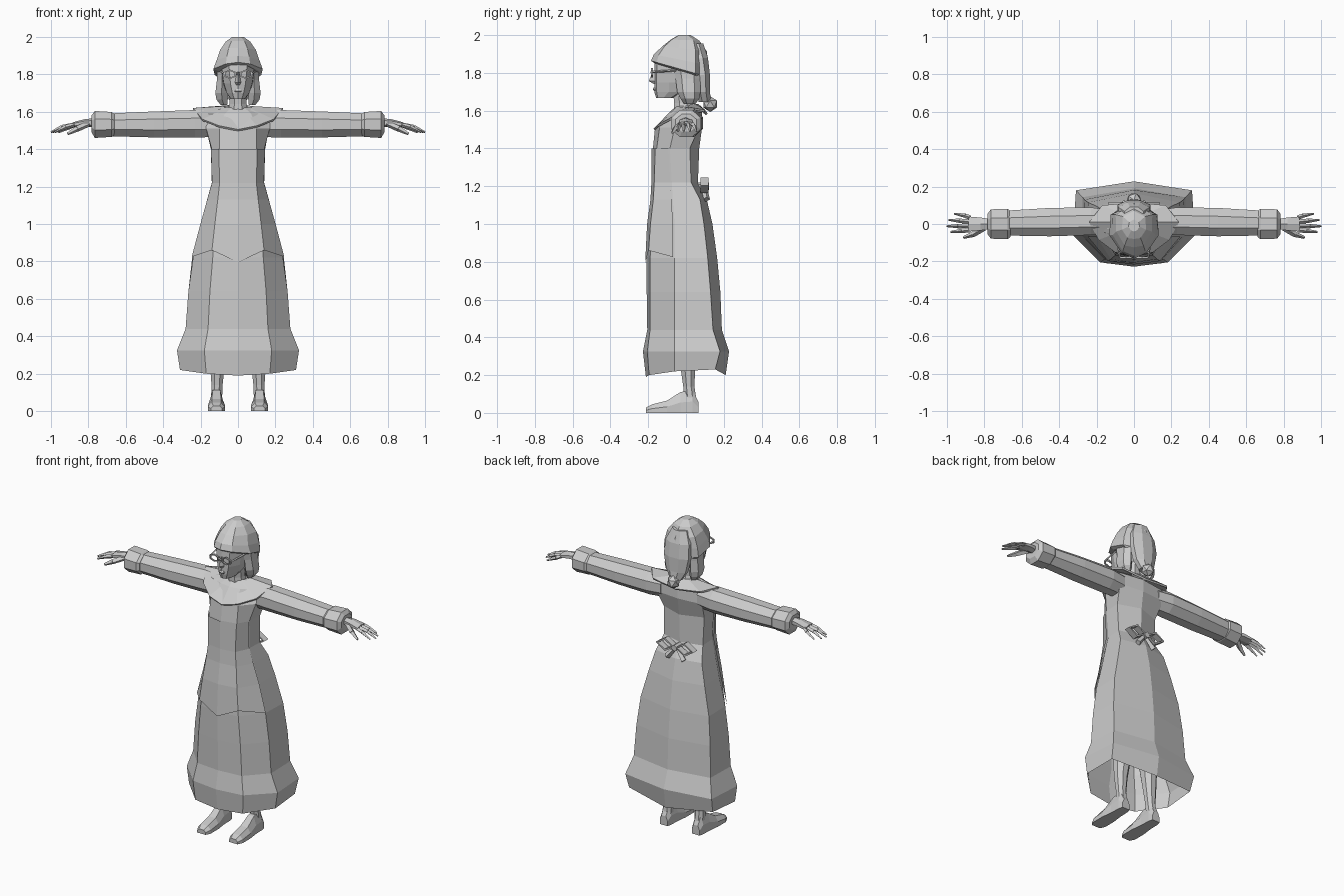
import bpy
import bmesh
import math
from mathutils import Vector

old = bpy.data.objects.get("Cube")
if old:
    bpy.data.objects.remove(old, do_unlink=True)

grey = bpy.data.materials.new("plain_grey")
grey.use_nodes = True
tone = (0.6, 0.6, 0.6, 1)
grey.diffuse_color = tone
grey.node_tree.nodes["Principled BSDF"].inputs["Base Color"].default_value = tone


def finish(name, bm, paired=False):
    """Turn a bmesh into a flat shaded object, mirrored across x when paired."""
    bmesh.ops.recalc_face_normals(bm, faces=bm.faces)
    mesh = bpy.data.meshes.new(name)
    bm.to_mesh(mesh)
    bm.free()
    mesh.materials.append(grey)
    obj = bpy.data.objects.new(name, mesh)
    bpy.context.collection.objects.link(obj)
    if paired:
        mirror = obj.modifiers.new("other_side", 'MIRROR')
        mirror.use_mirror_merge = False
    return obj


def loft(name, rings, closed=True, caps=True, loop=False, paired=False):
    """Skin a series of point rings."""
    bm = bmesh.new()
    rows = [[bm.verts.new(point) for point in ring] for ring in rings]
    pairs = list(zip(rows, rows[1:]))
    if loop:
        pairs.append((rows[-1], rows[0]))
    count = len(rows[0])
    for low, high in pairs:
        for i in range(count if closed else count - 1):
            j = (i + 1) % count
            bm.faces.new((low[i], low[j], high[j], high[i]))
    if caps and closed and not loop:
        bm.faces.new(rows[0])
        bm.faces.new(rows[-1])
    return finish(name, bm, paired)


def oval(axis, centre, across, up, sides=8):
    """Ring of points around the x axis, y axis or z axis."""
    x, y, z = centre
    points = []
    for i in range(sides):
        angle = math.tau * (i + 0.5 * (sides > 4)) / sides
        u, v = across * math.cos(angle), up * math.sin(angle)
        points.append({'x': (x, y + u, z + v), 'y': (x + u, y, z + v),
                       'z': (x + u, y + v, z)}[axis])
    return points


def tube(name, axis, stations, sides=8, paired=True):
    """Stations are x, y, z, first radius, second radius."""
    rings = [oval(axis, s[:3], s[3], s[4], sides) for s in stations]
    return loft(name, rings, paired=paired)


def bar(name, start, end, thick, paired=True, taper=1.0):
    """Thin four sided rod between two points."""
    start, end = Vector(start), Vector(end)
    turn = (end - start).to_track_quat('Z', 'Y')
    rings = [[p + turn @ Vector(c) for c in oval('z', (0, 0, 0), r, r, 4)]
             for p, r in ((start, thick), (end, thick * taper))]
    return loft(name, rings, paired=paired)


def frame(name, centre, across, up, depth, thick, sides):
    """Hollow band facing the y axis."""
    x, y, z = centre
    rings = [oval('y', (x, y + d, z), across - t, up - t, sides)
             for d, t in ((-depth, 0), (depth, 0), (depth, thick), (-depth, thick))]
    return loft(name, rings, loop=True, paired=True)


def whole(half):
    """Complete a half outline that starts and ends on the middle plane."""
    return list(half) + [(-x, y, z) for x, y, z in reversed(half[1:-1])]


def outline(row):
    """Row: z, front y, front corner, side, back corner, back y."""
    z, front, ax, ay, sx, sy, cx, cy, back = row
    return [(0, front, z), (ax, ay, z), (sx, sy, z), (cx, cy, z), (0, back, z)]


# Dress: a hollow skirt with a flared hem and a fitted bodice
dress = [
    (0.21, -.212, .17, -.195, .31, -.06, .30, .155, .21),
    (0.325, -.228, .18, -.205, .326, -.06, .31, .18, .228),
    (0.44, -.205, .16, -.19, .28, -.06, .275, .143, .19),
    (0.64, -.208, .15, -.19, .265, -.06, .265, .13, .182),
    (0.82, -.208, .135, -.19, .24, -.06, .245, .115, .165),
    (1.0, -.198, .12, -.18, .195, -.06, .20, .095, .14),
    (1.13, -.18, .105, -.165, .16, -.07, .165, .074, .11),
    (1.22, -.175, .095, -.16, .135, -.075, .14, .027, .063),
    (1.40, -.175, .10, -.155, .14, -.085, .145, .02, .07),
    (1.51, -.164, .10, -.14, .17, -.06, .165, .07, .085),
    (1.59, -.09, .07, -.08, .19, -.03, .17, .06, .085),
    (1.625, -.05, .03, -.045, .06, -.02, .06, .03, .05),
]
rings = [outline(row) for row in dress]
hem_drop = (-.02, -.01, .01, .02, -.01)
rings[0] = [(x, y, z + d) for (x, y, z), d in zip(rings[0], hem_drop)]
loft("dress", [whole(r) for r in rings], caps=False)

# Apron: a thin panel following the front of the dress
panels = []
for ring in rings[4:9]:
    half = [(x * 1.03, y - 0.008, z) for x, y, z in ring[:3]]
    if not panels:
        half = [(x, y, z + d) for (x, y, z), d in zip(half, (-.025, .04, .005))]
    panels.append([(-x, y, z) for x, y, z in reversed(half[1:])] + half)
loft("apron", panels, closed=False)

# Wide collar over the shoulders
collar_inner = [(0, -.085, 1.575), (.045, -.075, 1.59), (.07, -.04, 1.615),
                (.075, .01, 1.63), (.05, .05, 1.635), (0, .065, 1.635)]
collar_outer = [(0, -.172, 1.505), (.10, -.152, 1.525), (.19, -.085, 1.56),
                (.24, .01, 1.62), (.17, .10, 1.605), (0, .115, 1.585)]
collar = loft("collar", [whole(collar_inner), whole(collar_outer)], caps=False)
collar.modifiers.new("cloth", 'SOLIDIFY').thickness = 0.012

# Bow at the back of the waist
frame("bow_loops", (.07, .098, 1.205), .065, .042, .02, .013, 4)
tube("bow_knot", 'y', [(0, .06, 1.2, .02, .02), (0, .122, 1.2, .02, .02)], 6, False)
bar("bow_tails", (.01, .10, 1.19), (.06, .108, 1.13), .012, taper=1.6)

# Sleeves and cuffs
tube("sleeves", 'x', [(.13, .01, 1.535, .07, .075), (.23, .015, 1.535, .08, .08),
                      (.45, .01, 1.532, .082, .075), (.68, .005, 1.53, .072, .066)])
tube("cuffs", 'x', [(.66, .0, 1.532, .075, .06), (.675, .0, 1.532, .087, .072),
                    (.765, .0, 1.532, .085, .078), (.782, .0, 1.535, .06, .05)])

# Hands with four spread fingers and a thumb
tube("palms", 'x', [(.76, 0, 1.542, .03, .024), (.82, 0, 1.54, .04, .02),
                    (.885, 0, 1.53, .046, .013)], 6)
for label, root, tip_y, tip_x in (("little", .033, .055, .96), ("ring", .012, .022, .99),
                                  ("middle", -.01, -.012, 1.0), ("index", -.032, -.042, .98)):
    knuckle = (tip_x - .06, (root + tip_y) / 2, 1.518)
    bar(label + "_finger_base", (.875, root, 1.53), knuckle, .012)
    bar(label + "_finger_tip", knuckle, (tip_x, tip_y, 1.49), .012, taper=0.4)
bar("thumb_base", (.80, -.02, 1.535), (.86, -.055, 1.508), .016)
bar("thumb_tip", (.86, -.055, 1.508), (.91, -.072, 1.482), .015, taper=0.5)

# Legs and shoes
tube("legs", 'z', [(.115, .025, .05, .032, .036), (.112, .015, .14, .032, .032),
                   (.11, .01, .24, .042, .042), (.10, .01, .38, .055, .058),
                   (.095, -.01, .55, .055, .06), (.09, -.01, .9, .08, .09)])
shoe = []
for y, wide, tall in ((-.212, .03, .028), (-.18, .045, .045), (-.10, .045, .065),
                      (-.03, .036, .11), (.035, .034, .12), (.065, .028, .06)):
    side = [(wide, 0), (wide, tall * 0.5), (wide * 0.55, tall)]
    shoe.append([(.115 + x, y, z) for x, z in side]
                + [(.115 - x, y, z) for x, z in reversed(side)])
loft("shoes", shoe, paired=True)

# Neck and head
tube("neck", 'z', [(0, -.005, 1.58, .065, .062), (0, -.015, 1.64, .05, .052),
                   (0, -.02, 1.74, .048, .055)], paired=False)
head = [
    (1.668, -.158, .02, -.15, .035, -.12, .04, -.08, -.06),
    (1.70, -.168, .03, -.155, .06, -.09, .06, -.03, .0),
    (1.75, -.168, .04, -.155, .075, -.09, .08, .0, .06),
    (1.80, -.168, .045, -.155, .083, -.09, .09, .01, .08),
    (1.88, -.165, .05, -.15, .088, -.08, .09, .02, .09),
]
loft("head", [whole(outline(row)) for row in head])
loft("nose", [[(.007, -.165, 1.812), (0, -.174, 1.812), (-.007, -.165, 1.812)],
              [(.016, -.165, 1.757), (0, -.197, 1.757), (-.016, -.165, 1.757)],
              [(.01, -.164, 1.742), (0, -.172, 1.742), (-.01, -.164, 1.742)]])
tube("lips", 'z', [(0, -.163, 1.705, .018, .007), (0, -.165, 1.712, .022, .011),
                   (0, -.165, 1.722, .014, .006)], 6, False)

# Glasses
frame("lens_frames", (.043, -.18, 1.8), .036, .025, .005, .008, 6)
bar("glasses_bridge", (-.01, -.184, 1.803), (.01, -.184, 1.803), .006, False)
bar("glasses_arms", (.076, -.178, 1.805), (.094, -.03, 1.815), .006)

# Hair hanging beside the neck
tube("hair_locks", 'z', [(.085, .0, 1.86, .03, .07), (.085, .01, 1.77, .032, .065),
                         (.088, .015, 1.70, .038, .062), (.085, .02, 1.665, .035, .05),
                         (.075, .02, 1.635, .02, .03)], 6)

# Soft cap: a turned-up band tilted backward, and a crown
cap = [
    (1.81, -.165, .06, -.145, .11, -.06, .11, .05, .11),
    (1.82, -.185, .065, -.155, .132, -.06, .125, .05, .12),
    (1.87, -.17, .06, -.145, .114, -.06, .118, .05, .12),
    (1.93, -.125, .05, -.115, .095, -.04, .098, .05, .11),
    (1.975, -.08, .035, -.075, .065, -.03, .06, .04, .07),
    (2.0, -.04, .015, -.035, .03, -.015, .025, .01, .025),
]
cap_rings = []
for row in cap:
    lean = 0.3 * (2 - row[0]) / 0.19
    cap_rings.append([(x, y, z - lean * (y + .03)) for x, y, z in whole(outline(row))])
loft("cap", cap_rings)

# Drooping end of the cap and its bobble
tube("cap_tail", 'z', [(0, .05, 1.955, .055, .045), (0, .07, 1.88, .09, .05),
                       (0, .085, 1.79, .095, .045), (0, .09, 1.70, .075, .04),
                       (0, .10, 1.645, .04, .035)], paired=False)
bobble = bmesh.new()
bmesh.ops.create_icosphere(bobble, subdivisions=1, radius=0.042)
bmesh.ops.translate(bobble, verts=bobble.verts, vec=(0, .128, 1.635))
finish("cap_bobble", bobble)
